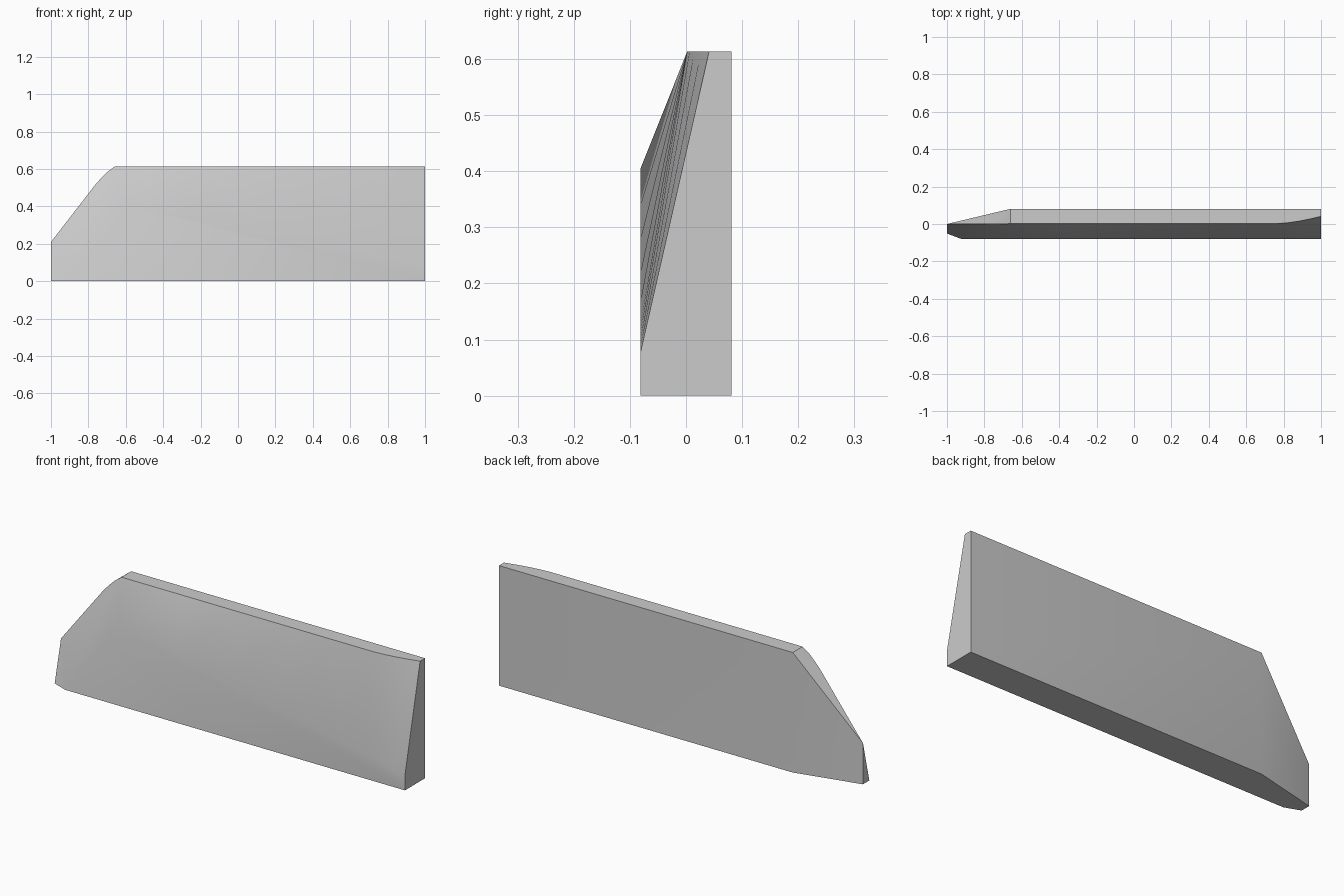
import bpy, bmesh, math

cube = bpy.data.objects.get("Cube")
if cube:
    bpy.data.objects.remove(cube, do_unlink=True)

# Single plain grey material
grey = bpy.data.materials.new("plain grey")
grey.use_nodes = True
colour = (0.6, 0.6, 0.6, 1)
grey.diffuse_color = colour
bsdf = grey.node_tree.nodes["Principled BSDF"]
bsdf.inputs["Base Color"].default_value = colour
bsdf.inputs["Roughness"].default_value = 0.7

FRONT, BACK, TOP = -0.081, 0.081, 0.613
bm = bmesh.new()


def point(x, y, z):
    return bm.verts.new((x, y, z))


def crease_point(x):
    # Lower edge of the sloped face falls steadily towards the left end
    t = (x + 0.62) / 1.62
    return point(x, FRONT, 0.405 + t * (0.078 - 0.405))


# Stations along the body; the top edge sweeps back near the left end
stations = [-0.3, 0, 0.3, 0.55, 0.76, 0.82, 0.88, 0.94, 1]
crease = [crease_point(x) for x in [-0.62] + stations]
rim = [point(-0.66, 0.002, TOP)]
for x in stations:
    sweep = max(0, (x - 0.76) / 0.24)
    rim.append(point(x, 0.002 + 0.039 * sweep ** 1.6, TOP))

# Rounded shoulder of the tapered tip
shoulder = [point(-1, 0, 0.21), point(-0.76, 0, 0.52),
            point(-0.73, 0, 0.553), point(-0.70, 0, 0.583)]

# Remaining corners
tip_front = point(-1, -0.051, 0)
tip_back = point(-1, 0, 0)
foot = point(-0.92, FRONT, 0)
foot_end = point(1, FRONT, 0)
back_end = point(1, BACK, 0)
back_end_top = point(1, BACK, TOP)
back_bend = point(-0.66, BACK, 0)
back_bend_top = point(-0.66, BACK, TOP)

# Sloped front surface
for i in range(len(rim) - 1):
    bm.faces.new((crease[i], crease[i + 1], rim[i + 1], rim[i]))

# Upright front, chamfered tip, top, shoulder, back, base and ends
for loop in (
    [foot, foot_end] + crease[::-1],
    [tip_front, foot, crease[0], rim[0]] + shoulder[::-1],
    rim + [back_end_top, back_bend_top],
    [back_end, back_bend, back_bend_top, back_end_top],
    [back_bend, tip_back, shoulder[0], back_bend_top],
    [tip_front, tip_back, back_bend, back_end, foot_end, foot],
    [tip_front, shoulder[0], tip_back],
    [foot_end, back_end, back_end_top, rim[-1], crease[-1]],
):
    bm.faces.new(loop)
edge_run = shoulder + [rim[0]]
for a, b in zip(edge_run, edge_run[1:]):
    bm.faces.new((a, b, back_bend_top))

bmesh.ops.recalc_face_normals(bm, faces=bm.faces)
mesh = bpy.data.meshes.new("tapered_panel")
bm.to_mesh(mesh)
bm.free()
mesh.materials.append(grey)
panel = bpy.data.objects.new("tapered_panel", mesh)
bpy.context.collection.objects.link(panel)

# Soft blends on shallow folds, crisp edges elsewhere
bpy.ops.object.select_all(action='DESELECT')
panel.select_set(True)
bpy.context.view_layer.objects.active = panel
bpy.ops.object.shade_smooth_by_angle(angle=math.radians(35))
